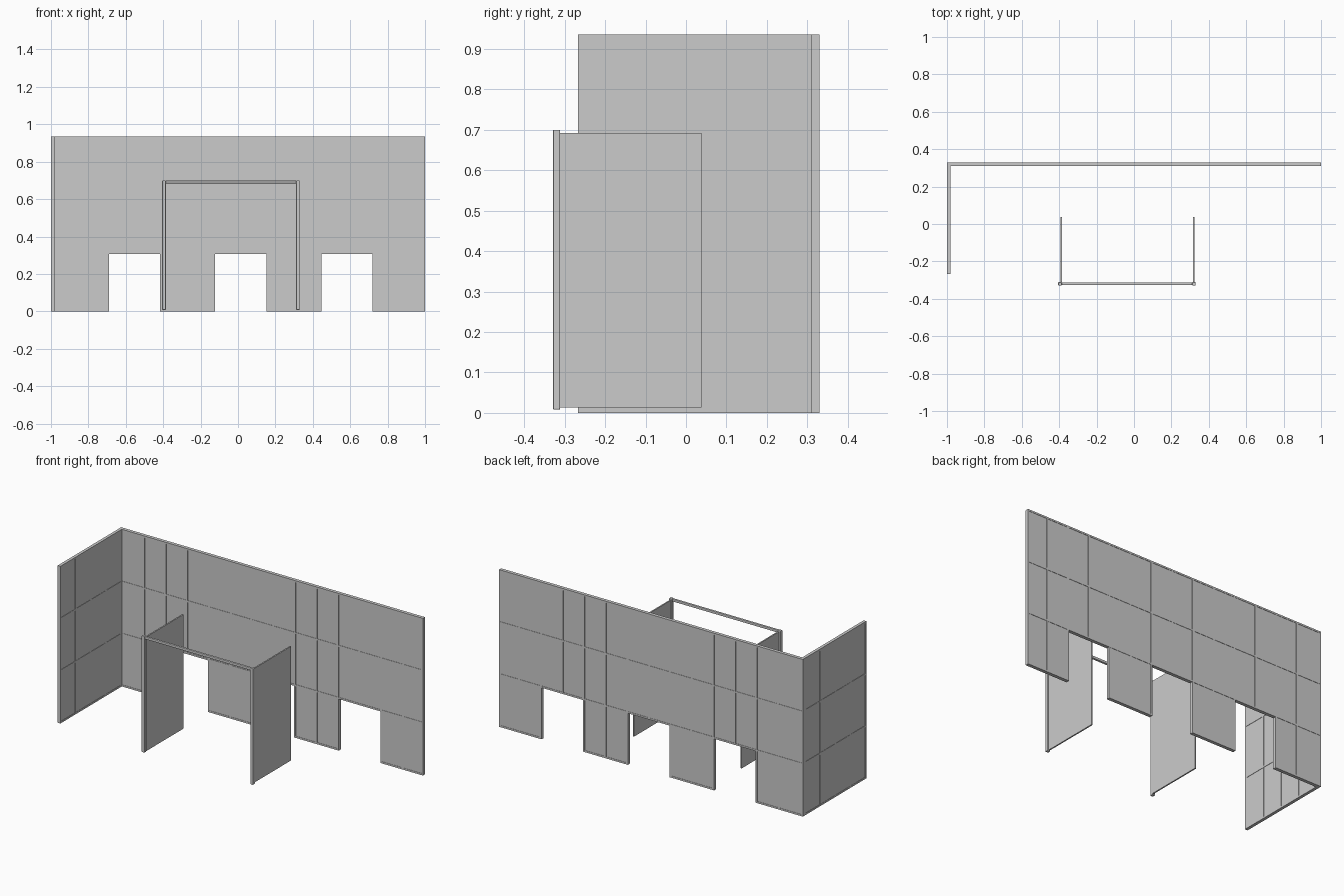
import bpy, bmesh
from mathutils import Vector

if "Cube" in bpy.data.objects:
    bpy.data.objects.remove(bpy.data.objects["Cube"])


def add_box(bm, lo, hi):
    lo, hi = Vector(lo), Vector(hi)
    geo = bmesh.ops.create_cube(bm, size=1)
    for v in geo["verts"]:
        v.co = Vector([(lo[i] + hi[i]) / 2 + v.co[i] * (hi[i] - lo[i]) for i in range(3)])


def make(name, boxes, bevel=0):
    bm = bmesh.new()
    for lo, hi in boxes:
        add_box(bm, lo, hi)
    me = bpy.data.meshes.new(name)
    bm.to_mesh(me)
    bm.free()
    ob = bpy.data.objects.new(name, me)
    bpy.context.collection.objects.link(ob)
    if bevel:
        mod = ob.modifiers.new("bevel", "BEVEL")
        mod.width = bevel
        mod.segments = 2
    return ob


H = 0.005                              # half width of a bar
ROWS = [0.005, 0.312, 0.622, 0.93]     # heights of the horizontal bars


def panel_wall(name, cols, depth, place, openings=()):
    """Bars along cols and ROWS with slightly recessed infill panels."""
    bars, panels = [], []
    d0, d1 = depth
    p0, p1 = d0 + 0.002, d1 - 0.002
    n = len(cols) - 1
    gap = lambda i, j: j == 0 and i in openings
    solid = lambda i, j: 0 <= i < n and 0 <= j < len(ROWS) - 1 and not gap(i, j)
    for j in range(len(ROWS) - 1):
        for i in range(n + 1):
            if solid(i, j) or solid(i - 1, j):
                bars.append(place(cols[i] - H, cols[i] + H, d0, d1, ROWS[j] - H, ROWS[j + 1] + H))
            if solid(i, j):
                panels.append(place(cols[i] + H, cols[i + 1] - H, p0, p1, ROWS[j] + H, ROWS[j + 1] - H))
    for j, z in enumerate(ROWS):
        for i in range(n):
            if solid(i, j) or solid(i, j - 1):
                bars.append(place(cols[i] + H, cols[i + 1] - H, d0, d1, z - H, z + H))
    make(name + "_bars", bars)
    make(name + "_panels", panels)


# long back wall with three doorways
cols = [-0.995] + [-0.979 + 0.142 * k for k in range(1, 14)] + [0.995]
panel_wall("back_wall", cols, (0.31, 0.33),
           lambda a, b, d0, d1, z0, z1: ((a, d0, z0), (b, d1, z1)),
           openings=(2, 3, 6, 7, 10, 11))

# short left wall
cols = [-0.262 + 0.1418 * k for k in range(5)]
panel_wall("left_wall", cols, (-1.0, -0.982),
           lambda a, b, d0, d1, z0, z1: ((d0, a, z0), (d1, b, z1)))

# free-standing portal frame
frame = [((-0.405, -0.329, 0.008), (-0.386, -0.311, 0.7)),
         ((0.311, -0.329, 0.008), (0.33, -0.311, 0.7)),
         ((-0.386, -0.327, 0.684), (0.311, -0.313, 0.699))]
make("portal_frame", frame, bevel=0.003)

# thin side screens behind the portal posts
for name, x in (("left_screen", -0.389), ("right_screen", 0.319)):
    make(name, [((x - 0.004, -0.311, 0.013), (x + 0.004, 0.038, 0.692))])
